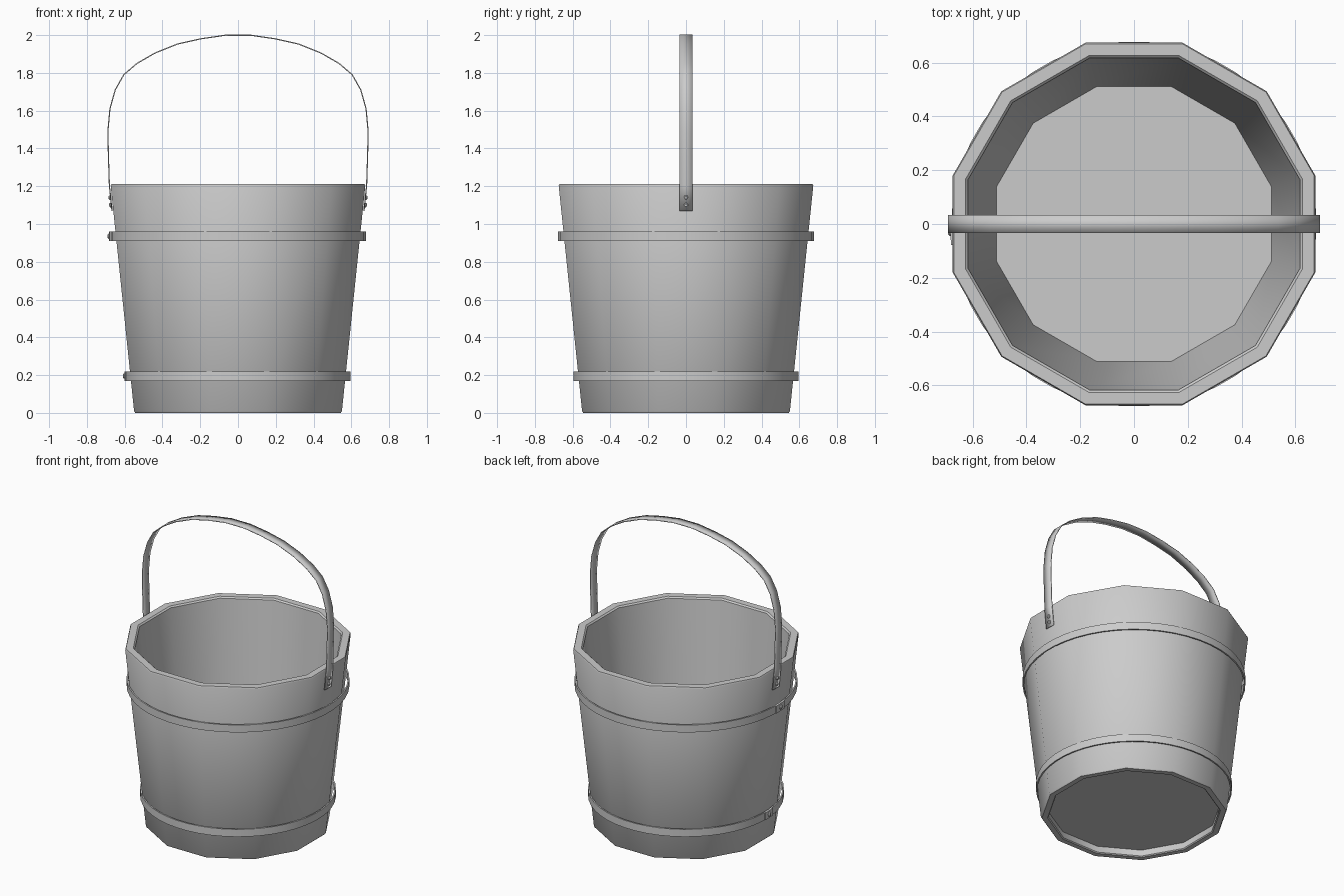
import bpy, math
from mathutils import Vector

if "Cube" in bpy.data.objects:
    bpy.data.objects.remove(bpy.data.objects["Cube"])

grey = bpy.data.materials.new("bucket grey")
grey.diffuse_color = (0.6, 0.6, 0.6, 1)
grey.use_nodes = True
grey.node_tree.nodes["Principled BSDF"].inputs["Base Color"].default_value = grey.diffuse_color


def make(name, verts, faces, angle=35):
    me = bpy.data.meshes.new(name)
    me.from_pydata(verts, [], faces)
    me.materials.append(grey)
    ob = bpy.data.objects.new(name, me)
    bpy.context.collection.objects.link(ob)
    bpy.ops.object.select_all(action='DESELECT')
    ob.select_set(True)
    bpy.context.view_layer.objects.active = ob
    bpy.ops.object.shade_smooth_by_angle(angle=math.radians(angle))
    return ob


def lathe(name, profile, n, closed=False):
    """Turn (radius, z) points, listed counter-clockwise in x-z, around z."""
    m = len(profile)
    verts = []
    for r, z in profile:
        for i in range(n):
            a = 2 * math.pi * (i + 0.5) / n
            verts.append((r * math.cos(a), r * math.sin(a), z))
    faces = []
    for k in range(m if closed else m - 1):
        k2 = (k + 1) % m
        for i in range(n):
            j = (i + 1) % n
            faces.append((k * n + i, k * n + j, k2 * n + j, k2 * n + i))
    if not closed:  # cap both ends
        faces.append(tuple(reversed(range(n))))
        faces.append(tuple(range((m - 1) * n, m * n)))
    return make(name, verts, faces)


def rivet(name, pos, normal, r, h):
    """Low dome sitting on a surface."""
    q = Vector(normal).to_track_quat('Z', 'Y')
    ob = lathe(name, [(r, -0.006), (r, h * 0.4), (r * 0.6, h)], 10)
    ob.data.transform(q.to_matrix().to_4x4())
    ob.data.update()
    ob.location = pos
    return ob


# Twelve-sided tub: recessed underside, outer wall, bevelled rim, inner wall, floor
C = math.cos(math.pi / 12)
tub = [(0.51, 0.05), (0.505, 0.006), (0.511, 0), (0.544, 0), (0.55, 0.008),
       (0.674, 1.203), (0.67, 1.212), (0.626, 1.212), (0.617, 1.203), (0.512, 0.10)]
lathe("tub", [(a / C, z) for a, z in tub], 12)

# Round hoops touching the corners of the tub, each with a riveted lap
for label, z, r in (("upper", 0.935, 0.679), ("lower", 0.195, 0.597)):
    lathe(label + "_hoop", [(r - 0.009, z - 0.025), (r, z - 0.025),
                            (r, z + 0.025), (r - 0.009, z + 0.025)], 48, True)
    verts, faces, n = [], [], 4
    for i in range(n + 1):
        a = math.pi + (i / n * 2 - 1) * 0.07 + 0.045
        for rr, dz in ((r - 0.001, -0.025), (r + 0.005, -0.025),
                       (r + 0.005, 0.025), (r - 0.001, 0.025)):
            verts.append((rr * math.cos(a), rr * math.sin(a), z + dz))
    for i in range(n):
        for k in range(4):
            k2 = (k + 1) % 4
            faces.append((i * 4 + k, i * 4 + 4 + k, i * 4 + 4 + k2, i * 4 + k2)[::-1])
    faces += [(3, 2, 1, 0)[::-1], tuple(n * 4 + k for k in range(4))[::-1]]
    make(label + "_hoop_lap", verts, faces)
    a = math.pi + 0.045
    d = Vector((math.cos(a), math.sin(a), 0))
    rivet(label + "_hoop_rivet", d * (r + 0.004) + Vector((0, 0, z)), d, 0.014, 0.009)

# Flat strap handle: half outline mirrored, then thickened
half = [(0.667, 1.07), (0.681, 1.205), (0.686, 1.36), (0.689, 1.49), (0.678, 1.61),
        (0.65, 1.71), (0.605, 1.79), (0.535, 1.85), (0.44, 1.905), (0.32, 1.953),
        (0.2, 1.98), (0.07, 1.999)]
path = half + [(-x, z) for x, z in reversed(half)]
w = 0.034
verts = [(x, y, z) for x, z in path for y in (-w, w)]
faces = [(2 * i, 2 * i + 2, 2 * i + 3, 2 * i + 1)[::-1] for i in range(len(path) - 1)]
handle = make("handle", verts, faces)
solid = handle.modifiers.new("thickness", 'SOLIDIFY')
solid.thickness = 0.006
solid.offset = 0

# Two rivets at each handle end
for side, s in (("right", 1), ("left", -1)):
    for k, z in enumerate((1.10, 1.14)):
        x = 0.669 + (z - 1.07) * 0.104
        rivet(f"{side}_handle_rivet_{k + 1}", (s * x, 0, z), (s, 0, -0.1), 0.012, 0.01)
